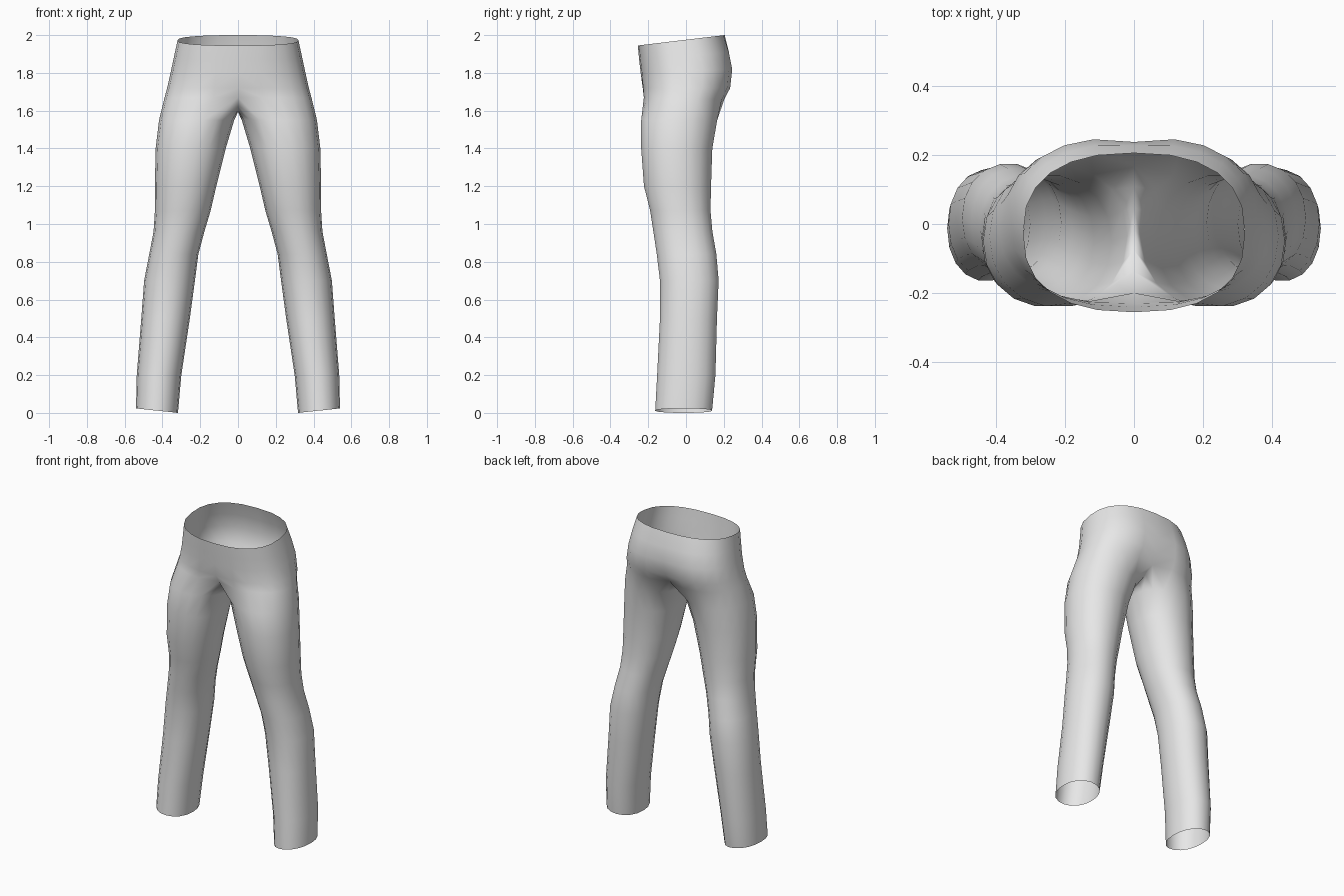
import bpy, bmesh
from math import sin, cos, pi, exp, radians

cube = bpy.data.objects.get("Cube")
if cube:
    bpy.data.objects.remove(cube)

ARC = 12       # segments from front centre to back centre round the hip
INNER = 6      # segments along the crotch seam
SIDES = ARC + INNER

# Hip rows: front z, back z, half width, front y, back y, front dip, back cleft
HIPS = [
    (1.945, 2.0, .32, -.255, .205, 0, 0),
    (1.87, 1.91, .338, -.248, .235, 0, .008),
    (1.80, 1.82, .355, -.24, .255, 0, .018),
    (1.72, 1.72, .375, -.234, .245, .005, .03),
    (1.67, 1.66, .39, -.234, .215, .035, .045),
]

# Leg rows: z, inner x, outer x, front y, back y
LEG = [
    (1.55, .02, .418, -.24, .168),
    (1.40, .065, .436, -.24, .142),
    (1.20, .115, .44, -.225, .135),
    (1.07, .145, .44, -.192, .132),
    (.96, .178, .447, -.175, .142),
    (.84, .21, .47, -.157, .163),
    (.70, .228, .497, -.14, .175),
    (.50, .255, .512, -.14, .166),
    (.20, .30, .536, -.155, .158),
    (.012, .318, .54, -.165, .14),
]


def soft(v, power):
    """Signed power, used to square off an ellipse a little."""
    return abs(v) ** power * (1 if v >= 0 else -1)


def hip_arc(zf, zb, width, yf, yb, dip, cleft):
    points = []
    for i in range(ARC + 1):
        t = pi * i / ARC
        x = 0 if i in (0, ARC) else width * sin(t) ** .82
        c = soft(cos(t), .82)
        y = (yf + yb) / 2 - (yb - yf) / 2 * c
        y += (dip if c > 0 else -cleft) * exp(-(x / .09) ** 2)
        points.append((x, y, zb + (zf - zb) * (1 + c) / 2))
    return points


def leg_ring(z, x_in, x_out, yf, yb, slant):
    points = []
    for i in range(SIDES):
        a = radians(-30) + 2 * pi * i / SIDES
        x = (x_in + x_out) / 2 + (x_out - x_in) / 2 * soft(sin(a), .94)
        y = (yf + yb) / 2 - (yb - yf) / 2 * soft(cos(a), .94)
        points.append((x, y, z + slant * sin(a)))
    return points


bm = bmesh.new()


def add(points):
    return [bm.verts.new(p) for p in points]


def bridge(a, b, closed):
    n = len(a)
    for i in range(n if closed else n - 1):
        j = (i + 1) % n
        bm.faces.new((a[i], b[i], b[j], a[j]))


# Hip half, open along the centre line
arcs = [add(hip_arc(*row)) for row in HIPS]
for upper, lower in zip(arcs, arcs[1:]):
    bridge(upper, lower, False)

# Crotch seam, running from back to front under the hips
front, back = arcs[-1][0].co.copy(), arcs[-1][-1].co.copy()
seam = []
for i in range(1, INNER):
    p = back.lerp(front, i / INNER)
    seam.append((0, p.y, p.z - .072 * sin(pi * i / INNER) ** .8))
ring = arcs[-1] + add(seam)

# Leg down to the open hem
for row in LEG:
    lower = add(leg_ring(*row, .012 if row is LEG[-1] else 0))
    bridge(ring, lower, True)
    ring = lower

bmesh.ops.recalc_face_normals(bm, faces=bm.faces)
# Make the cloth face outward: the outermost face must point to +x
side = max(bm.faces, key=lambda f: f.calc_center_median().x)
if side.normal.x < 0:
    bmesh.ops.reverse_faces(bm, faces=bm.faces)

mesh = bpy.data.meshes.new("trousers")
bm.to_mesh(mesh)
bm.free()
trousers = bpy.data.objects.new("trousers", mesh)
bpy.context.collection.objects.link(trousers)

# Right half
mirror = trousers.modifiers.new("right_half", 'MIRROR')
mirror.use_axis[0] = True
mirror.use_clip = True
mirror.merge_threshold = .001

# Plain cloth
cloth = bpy.data.materials.new("light_grey_cloth")
cloth.use_nodes = True
colour = (.8, .8, .8, 1)
cloth.diffuse_color = colour
cloth.node_tree.nodes["Principled BSDF"].inputs["Base Color"].default_value = colour
mesh.materials.append(cloth)
for poly in mesh.polygons:
    poly.use_smooth = True
